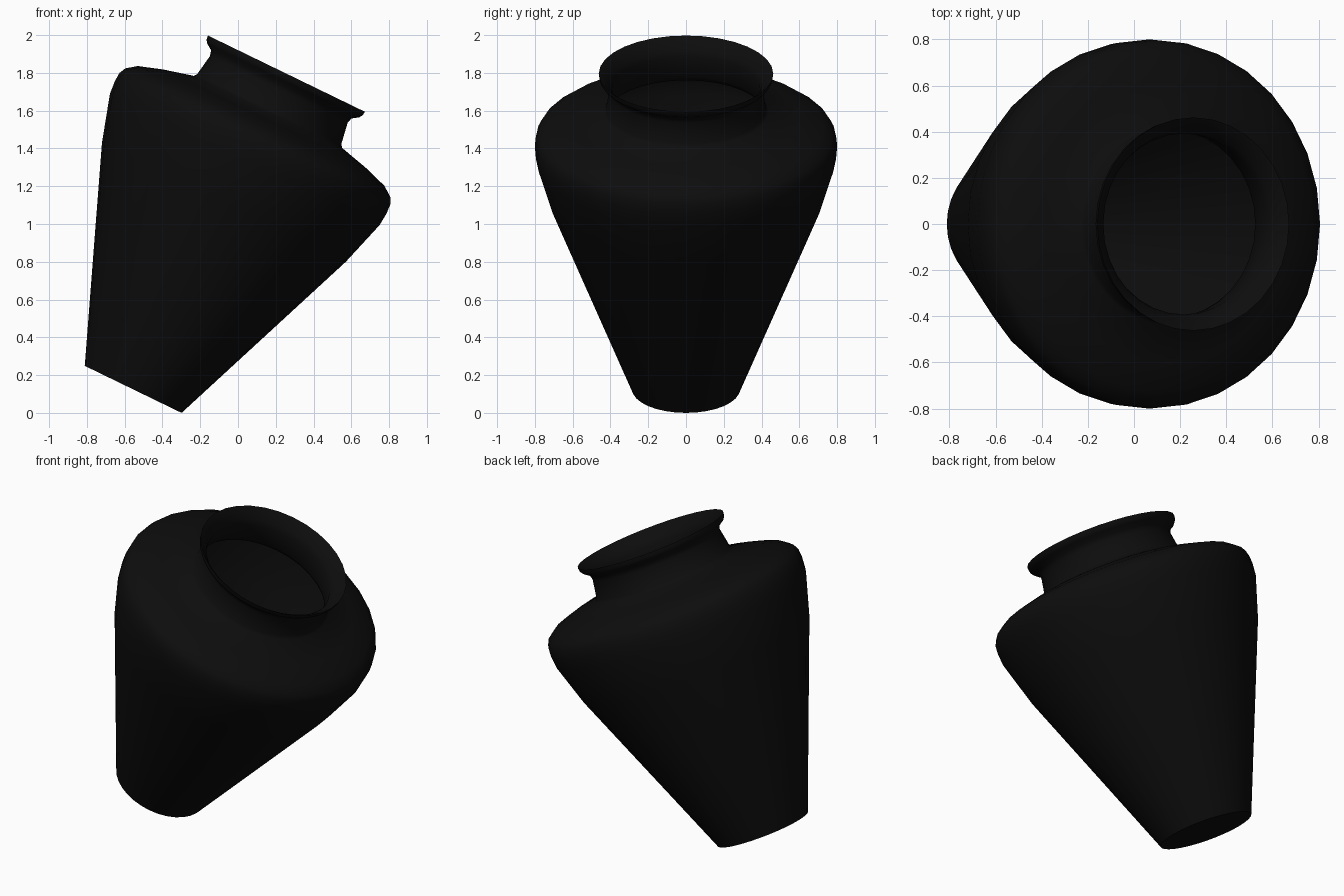
import bpy, bmesh, math
from mathutils import Matrix

if "Cube" in bpy.data.objects:
    bpy.data.objects.remove(bpy.data.objects["Cube"])

SEG = 32

# Vase profile (radius, height): outside from the base to the rim, then down the inside
outer = [(0, 0), (0.285, 0), (0.718, 1.10), (0.794, 1.353), (0.80, 1.425), (0.797, 1.475),
         (0.78, 1.51), (0.727, 1.55), (0.60, 1.592), (0.437, 1.633), (0.424, 1.65),
         (0.405, 1.765), (0.413, 1.795), (0.447, 1.818), (0.459, 1.835), (0.462, 1.858)]
inner = [(0.44, 1.842), (0.405, 1.80), (0.392, 1.765), (0.405, 1.64), (0.42, 1.615),
         (0.59, 1.573), (0.715, 1.532), (0.765, 1.495), (0.782, 1.425), (0.775, 1.355),
         (0.70, 1.10), (0.27, 0.02), (0, 0.02)]

# Revolve the profile around the vase axis
bm = bmesh.new()
rings = []
for r, z in outer + inner:
    if r == 0:
        rings.append([bm.verts.new((0, 0, z))] * SEG)
    else:
        rings.append([bm.verts.new((r * math.cos(2 * math.pi * i / SEG),
                                    r * math.sin(2 * math.pi * i / SEG), z))
                      for i in range(SEG)])
for a, b in zip(rings, rings[1:]):
    for i in range(SEG):
        j = (i + 1) % SEG
        quad = [a[i], a[j], b[j], b[i]]
        bm.faces.new(list(dict.fromkeys(quad)))
bmesh.ops.recalc_face_normals(bm, faces=bm.faces)

# Lean the vase towards +x, resting on the edge of its base
tilt = Matrix.Translation((-0.555, 0, 0.1245)) @ Matrix.Rotation(math.radians(25.9), 4, 'Y')
bm.transform(tilt)

mesh = bpy.data.meshes.new("vase")
bm.to_mesh(mesh)
bm.free()
vase = bpy.data.objects.new("vase", mesh)
bpy.context.collection.objects.link(vase)

# Near-black glaze
glaze = bpy.data.materials.new("black_glaze")
glaze.diffuse_color = (0.004, 0.004, 0.004, 1)
glaze.use_nodes = True
glaze.node_tree.nodes["Principled BSDF"].inputs["Base Color"].default_value = glaze.diffuse_color
mesh.materials.append(glaze)

bpy.context.view_layer.objects.active = vase
vase.select_set(True)
bpy.ops.object.shade_smooth_by_angle(angle=math.radians(50))
